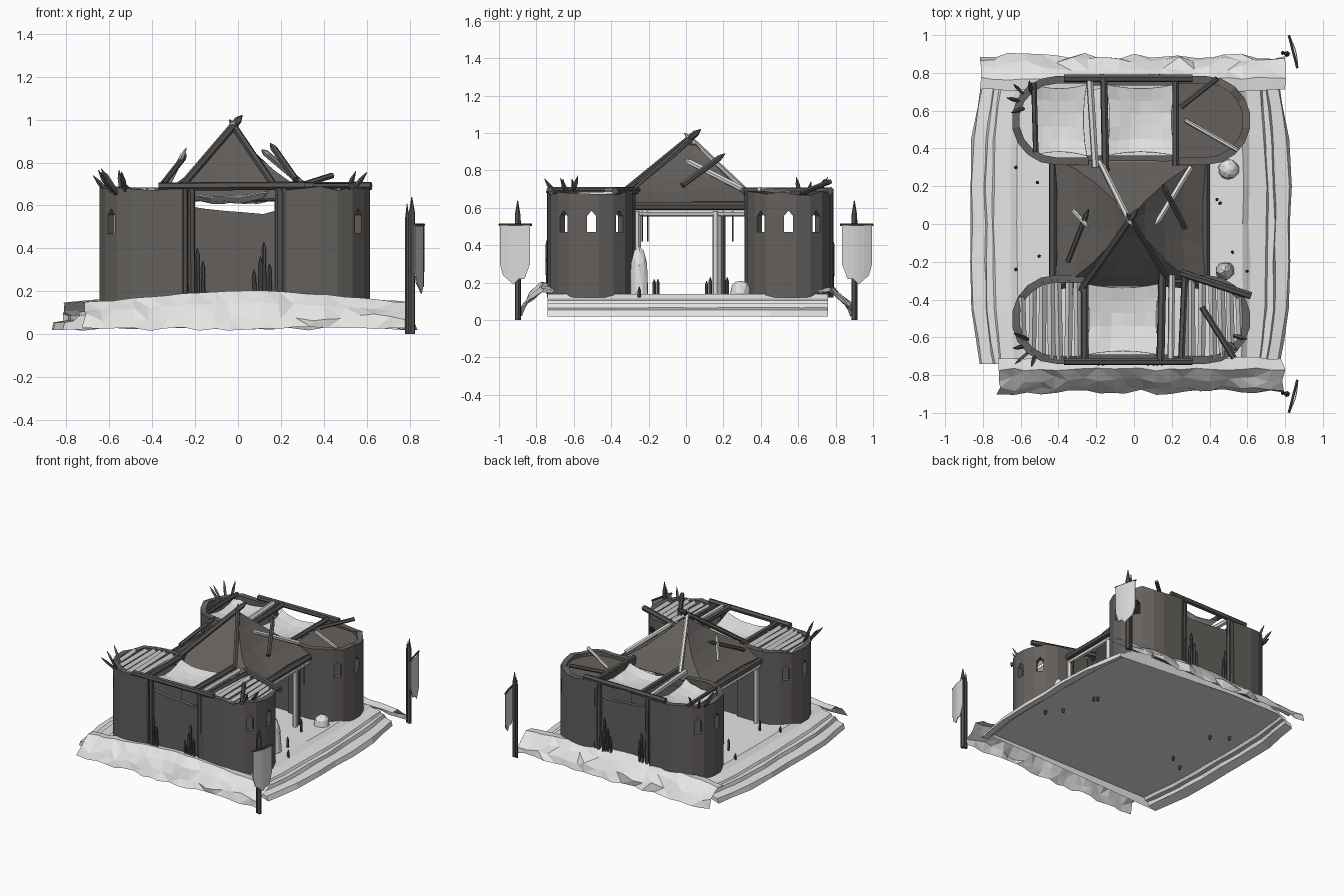
import bpy, bmesh, math, random
from mathutils import Vector

if "Cube" in bpy.data.objects:
    bpy.data.objects.remove(bpy.data.objects["Cube"])
random.seed(4)

def mat(name, c):
    m = bpy.data.materials.new(name)
    m.diffuse_color = (*c, 1)
    m.use_nodes = True
    m.node_tree.nodes["Principled BSDF"].inputs["Base Color"].default_value = m.diffuse_color
    return m

SNOW = mat("pale_ground", (0.78, 0.78, 0.78))
WALL = mat("dark_clay", (0.127, 0.118, 0.11))
ROOF = mat("roof_hide", (0.125, 0.115, 0.108))
WOOD = mat("dark_wood", (0.095, 0.09, 0.086))
PALE = mat("pale_wood", (0.7, 0.7, 0.69))
CLOTH = mat("pale_cloth", (0.76, 0.76, 0.75))
FLAG = mat("banner_grey", (0.7, 0.7, 0.7))

def finish(name, bm, material):
    bmesh.ops.recalc_face_normals(bm, faces=bm.faces)
    me = bpy.data.meshes.new(name)
    bm.to_mesh(me)
    bm.free()
    me.materials.append(material)
    ob = bpy.data.objects.new(name, me)
    bpy.context.collection.objects.link(ob)
    return ob

def loft(name, rings, material, closed=True, caps=True):
    """Skin a list of equal-length point rings."""
    bm = bmesh.new()
    vs = [[bm.verts.new(p) for p in r] for r in rings]
    n = len(vs[0])
    for a, b in zip(vs, vs[1:]):
        for i in range(n if closed else n - 1):
            j = (i + 1) % n
            bm.faces.new((a[i], a[j], b[j], b[i]))
    if caps:
        bm.faces.new(vs[0])
        bm.faces.new(vs[-1])
    return finish(name, bm, material)

def poles(name, items, material, tip=0.0, sides=6):
    """Round timbers from p to q with radius r and an optional pointed end."""
    bm = bmesh.new()
    for p, q, r in items:
        p, q = Vector(p), Vector(q)
        d = (q - p).normalized()
        u = d.orthogonal().normalized()
        w = d.cross(u)
        def ring(c, rr):
            return [bm.verts.new(c + (u * math.cos(a) + w * math.sin(a)) * rr)
                    for a in (math.tau * (k + .5) / sides for k in range(sides))]
        rings = [ring(p, r), ring(q - d * tip, r)]
        if tip:
            rings.append(ring(q, r * 0.12))
        for a, b in zip(rings, rings[1:]):
            for i in range(sides):
                j = (i + 1) % sides
                bm.faces.new((a[i], a[j], b[j], b[i]))
        bm.faces.new(rings[0])
        bm.faces.new(rings[-1])
    return finish(name, bm, material)

def jit(a):
    return random.uniform(-a, a)

# Stepped floor slab, bulging at both sides, hollow underneath
ys = [-0.74, -0.62, -0.45, -0.2, 0, 0.2, 0.45, 0.62, 0.76]
steps = [(0.72, 0.09), (0.735, 0.04), (0.80, 0.02), (0.79, 0.055), (0.70, 0.07),
         (0.68, 0.105), (0.60, 0.115), (0.57, 0.14)]
rings = []
for y in ys:
    b = 0.03 - 0.16 * max(0, abs(y) - 0.38)
    right = [(x + b * (x - 0.5) / 0.3 + jit(0.006), y, z) for x, z in steps]
    left = [(-x - 0.04 - b * (x - 0.5) / 0.3 + jit(0.006), y, z) for x, z in reversed(steps)]
    rings.append(right + left)
loft("floor_slab", rings, SNOW)

# Rough earth banks in front and behind, open underneath
def bank(name, s, x0, x1):
    prof = [(0.89, 0.02), (0.87, 0.08), (0.825, 0.72), (0.77, 1.0), (0.71, 0.96)]
    rings, n = [], 20
    for i in range(n + 1):
        t = i / n
        x = x0 + (x1 - x0) * t
        top = 0.15 + 0.052 * math.sin(math.pi * t) ** 1.5 + jit(.004)
        row = []
        for k, (y, z) in enumerate(prof):
            zz = 0.015 + abs(jit(0.02)) if z == 0.02 else top * z if z > 0.5 else z + jit(.02)
            row.append((x + jit(0.014), s * (y + (jit(0.016) if k < 3 else jit(.008))), zz))
        rings.append(row)
    ob = loft(name, rings, SNOW, closed=False, caps=False)
    bm = bmesh.new()                      # facet the slopes
    bm.from_mesh(ob.data)
    bmesh.ops.triangulate(bm, faces=bm.faces)
    if sum(f.normal.z for f in bm.faces) < 0:
        bmesh.ops.reverse_faces(bm, faces=bm.faces)
    bm.to_mesh(ob.data)
    bm.free()

bank("front_bank", -1, -0.72, 0.79)
bank("back_bank", 1, -0.82, 0.81)

# Hut walls: two round ends with arched windows and low middle panels
R, T, Z0 = 0.235, 0.04, 0.12

def window_cutter(c, ang, z):
    rings = []
    d = Vector((math.cos(ang), math.sin(ang), 0))
    side = Vector((-d.y, d.x, 0))
    for k in (R - 0.1, R + 0.06):
        o = c + d * k
        rings.append([o + side * a + Vector((0, 0, z + b)) for a, b in
                      ((-.025, -.055), (.025, -.055), (.025, .03), (0, .06), (-.025, .03))])
    ob = loft("window_cutter", rings, WALL)
    ob.hide_render = True
    return ob

def round_end(name, cx, cy, s):
    arc = [math.radians(-90 + 20 * k) for k in range(10)]
    inner_x = 0.2 if s > 0 else -0.24
    def path(r):
        p = [(cx + s * r * math.cos(a), cy + r * math.sin(a)) for a in arc]
        return [(inner_x, cy - r)] + p + [(inner_x, cy + r)]
    rings = []
    for (xo, yo), (xi, yi) in zip(path(R), path(R - T)):
        h = 0.678 + jit(0.012)
        rings.append([(xo, yo, Z0), (xo, yo, h), (xi, yi, h), (xi, yi, Z0)])
    wall = loft(name, rings, WALL)
    for deg in (-40, 0, 40):
        a = math.radians(deg) if s > 0 else math.pi - math.radians(deg)
        cut = window_cutter(Vector((cx, cy, 0)), a, 0.525)
        m = wall.modifiers.new("window", 'BOOLEAN')
        m.operation, m.solver, m.object = 'DIFFERENCE', 'EXACT', cut
        bpy.context.view_layer.objects.active = wall
        bpy.ops.object.modifier_apply(modifier=m.name)
        bpy.data.objects.remove(cut)

def sag_cloth(name, x0, x1, cy, z, depth=0.05):
    nx, ny = 7, 6
    rings = []
    for i in range(nx):
        u = 2 * i / (nx - 1) - 1
        row = []
        for j in range(ny):
            v = 2 * j / (ny - 1) - 1
            sag = depth * (1 - 0.5 * (u * u + v * v))
            pinch = 1 - 0.12 * (1 - v * v)      # edges curve in between the tied corners
            row.append(((x0 + x1) / 2 + (x1 - x0) / 2 * u * pinch,
                        cy + 0.19 * v * (1 - 0.12 * (1 - u * u)), z - sag + jit(0.006)))
        rings.append(row)
    ob = loft(name, rings, CLOTH, closed=False, caps=False)
    ob.modifiers.new("thickness", 'SOLIDIFY').thickness = 0.006

for label, cy, out in (("front", -0.505, -1), ("back", 0.548, 1)):
    round_end(label + "_hut_right_end", 0.383, cy, 1)
    round_end(label + "_hut_left_end", -0.413, cy, -1)
    for side in (-1, 1):
        y = cy + side * (R - 0.02)
        tops = (0.60, 0.585, 0.575, 0.568, 0.56, 0.585)
        loft(label + "_hut_middle_wall",
             [[(x, y, Z0), (x, y, h), (x, y - side * 0.03, h), (x, y - side * 0.03, Z0)]
              for x, h in ((-0.25 + 0.092 * k, h) for k, h in enumerate(tops))], WALL)
    # Paired posts, top rail and fence stakes on the outer face
    yo = cy + out * (R - 0.012)
    poles(label + "_wall_posts", [((x, yo, 0.12), (x + jit(.006), yo, 0.69), 0.017)
                                  for x in (-0.25, -0.215, 0.19, 0.215)], WOOD)
    poles(label + "_top_rail", [((-0.37, yo, 0.688), (0.31, yo, 0.692), 0.02)], WOOD)
    poles(label + "_fence_stakes", [((x, yo + out * .01, 0.14), (x + jit(.01), yo + out * .015, h), 0.009)
          for x, h in ((-.185, .40), (-.16, .34), (.08, .30), (.105, .36), (.125, .43), (.15, .33))], WOOD, 0.03)

sag_cloth("front_middle_cloth", -0.26, 0.14, -0.505, 0.665)
sag_cloth("back_left_cloth", -0.54, -0.25, 0.55, 0.665)
sag_cloth("back_middle_cloth", -0.15, 0.22, 0.55, 0.665)

# Clay deck closing the back right end
deck = [(0.22, -.21)] + [(0.383 + .21 * math.cos(a), .21 * math.sin(a))
                         for a in (math.radians(-90 + 22.5 * k) for k in range(9))] + [(0.22, .21)]
loft("back_right_deck", [[(x, 0.548 + y, z) for x, y in deck] for z in (0.635, 0.655)], WALL)

# Plank roofs over both front ends
planks = []
for cx, s in ((-0.413, -1), (0.383, 1)):
    for k in range(7):
        x = cx + s * (-0.12 + 0.05 * k)
        d = max(0.0, (x - cx) * s)
        h = math.sqrt(0.215 ** 2 - d * d)
        planks.append(((x + jit(.01), -0.505 - h, 0.662), (x + jit(.014), -0.505 + h, 0.667), 0.02))
poles("plank_roofs", planks, PALE, sides=4)

# Cross beams over the huts
poles("cross_beams_dark", [
    ((-.16, .77, .69), (-.15, .28, .69), .02), ((.22, .77, .685), (.22, .31, .685), .018),
    ((.14, -.73, .69), (.15, -.26, .69), .022), ((.25, -.73, .68), (.27, -.26, .68), .018),
    ((-.26, -.73, .68), (-.26, -.28, .68), .02), ((-.53, .75, .68), (-.52, .38, .68), .015),
    ((.16, -.23, .69), (.62, -.38, .69), .02), ((.36, -.44, .69), (.53, -.71, .69), .016),
    ((.25, .62, .68), (.44, .77, .74), .014)], WOOD)
poles("cross_beams_pale", [((-.235, .77, .685), (-.205, .30, .685), .019),
                           ((.27, .55, .68), (.55, .39, .70), .012),
                           ((.195, -.73, .685), (.20, -.27, .685), .018)], PALE)

# Concave tent roof over the passage
rings = []
for z, xh, yh in ((.63, .40, .345), (.69, .29, .285), (.76, .19, .21), (.86, .08, .10), (.94, .015, .02)):
    cx, cy, row = -0.02, 0.03 * (z - .63) / .31, []
    corners = [(-xh, -yh), (xh, -yh), (xh, yh), (-xh, yh)]
    for i in range(4):
        a, b = corners[i], corners[(i + 1) % 4]
        for k in range(3):
            t = k / 3
            f = 0.96 if k else 1
            row.append((cx + (a[0] + (b[0] - a[0]) * t) * f, cy + (a[1] + (b[1] - a[1]) * t) * f, z + jit(.006)))
    rings.append(row)
roof = loft("tent_roof", rings, ROOF, caps=False)
roof.modifiers.new("thickness", 'SOLIDIFY').thickness = 0.012

# Roof poles crossing at the peak and spears leaning on the hide
poles("roof_poles_dark", [((-.28, -.35, .67), (.02, .08, 1.02), .018),
                          ((.17, -.28, .69), (-.04, .06, 1.0), .016),
                          ((.27, -.02, .72), (.15, .21, .89), .016),
                          ((-.35, -.2, .70), (-.24, .08, .84), .014)], WOOD, 0.04)
poles("roof_poles_pale", [((-.18, .33, .68), (-.01, -.01, 1.0), .016), ((.30, .30, .70), (.11, -.01, .86), .016),
                          ((-.32, .07, .71), (-.24, -.02, .87), .012)], PALE, 0.04)

# Passage posts, eave beams and hanging charms
poles("passage_posts", [((x, y, .13), (x, y, .58), .02)
                        for x in (-.41, .37) for y in (-.26, .16)], PALE)
poles("passage_posts_dark", [((x, .198, .13), (x, .198, .58), .014) for x in (-.41, .37)], WOOD)
poles("eave_beams", [((x, -.30, .61), (x, .33, .61), .022) for x in (-.43, .38)], WOOD)
poles("eave_battens", [((x, -.30, .57), (x, .33, .57), .017) for x in (-.42, .37)], PALE)
poles("hanging_charms", [((.38, y, .42), (.38, y, .58), .004) for y in (-.235, -.205, .25)], WOOD)

# Sharpened spikes bristling from the rims
spikes = []
for cx, cy, a0, n in ((-.58, .66, 150, 4), (-.56, -.66, 205, 4), (.50, -.60, 330, 2)):
    for k in range(n):
        a = math.radians(a0 + 32 * (k - (n - 1) / 2))
        d = Vector((math.cos(a), math.sin(a), 0))
        p = Vector((cx, cy, .655)) + d * .02 + Vector((-d.y, d.x, 0)) * .03 * (k - (n - 1) / 2)
        spikes.append((p, p + d * (.06 + abs(jit(.03))) + Vector((0, 0, .10 + jit(.02))), .011))
poles("rim_spikes", spikes, WOOD, 0.045, sides=4)

# Small stakes and boulders on the floor
poles("floor_stakes", [((x, y, .06), (x + jit(.01), y, .13 + h), .009) for x, y, h in
      ((-.62, .30, .05), (-.51, .22, .10), (-.62, -.24, .05), (-.50, -.17, .09),
       (.52, -.15, .09), (.60, -.25, .05), (.46, .11, .08), (.44, .13, .1))], WOOD, 0.02)
for x, y, rx, h in ((.48, -.25, .05, .26), (.50, .29, .055, .075)):
    bm = bmesh.new()
    bmesh.ops.create_icosphere(bm, subdivisions=2, radius=1)
    for v in bm.verts:
        z = max(v.co.z, 0)
        grow = 1.0 if z < .05 else min(1.0, 1.15)
        v.co = (x + v.co.x * rx * grow + jit(.004), y + v.co.y * rx * grow + jit(.004), .135 + z ** .6 * h)
    finish("boulder", bm, SNOW)

# Banner poles with ragged cloth at both right-hand corners
for label, s in (("front", -1), ("back", 1)):
    px, py = 0.81, 0.9 * s
    poles(label + "_banner_pole", [((px, py, 0), (px, py, .64), .016),
                                   ((px - .022, py + .006, 0), (px - .022, py + .006, .61), .011)], WOOD, 0.08)
    a, b = Vector((.865, .825 * s, 0)), Vector((.82, 1.0 * s, 0))
    poles(label + "_banner_bar", [(a + Vector((0, 0, .51)), b + Vector((0, 0, .51)), .007)], WOOD)
    edge = [(0.05, .40, .30), (.22, .40, .22), (.4, .40, .22), (.55, .4, .19), (.72, .4, .215), (.88, .4, .24), (.97, .4, .30)]
    rings = []
    for t, _, low in edge:                 # gently bowed cloth with a torn hem
        c = a.lerp(b, t) + Vector((.014 * math.sin(math.pi * t), 0, 0))
        rings.append([c + Vector((o, 0, z)) for o, z in ((-.003, low), (.003, low), (.003, .505), (-.003, .505))])
    loft(label + "_banner", rings, FLAG)
